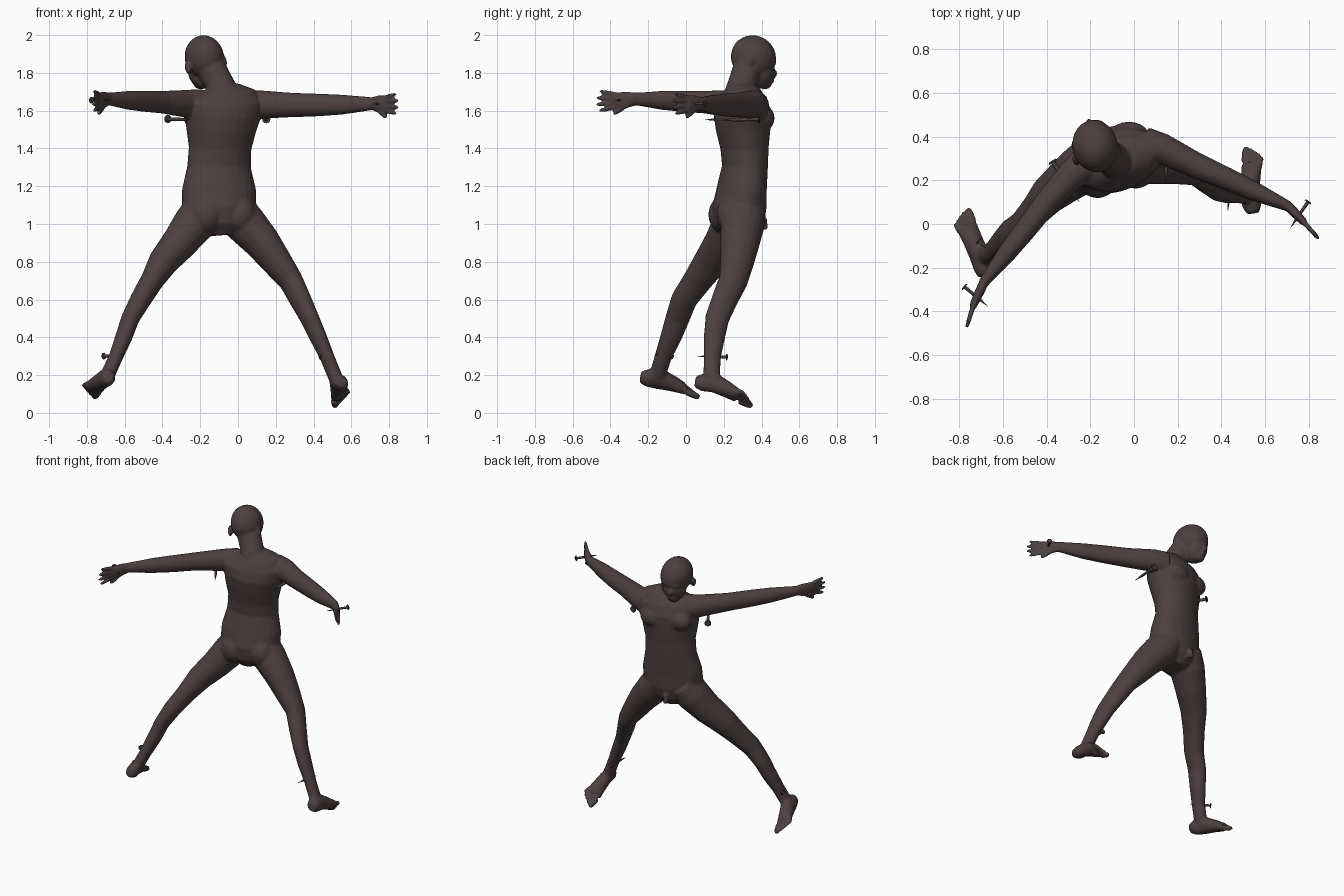
import bpy, bmesh, math
from mathutils import Vector as V, Matrix

mat = bpy.data.materials.new("dark brown")
mat.diffuse_color = (0.075, 0.052, 0.050, 1)
YAW = math.radians(14)
SIDE = V((math.cos(YAW), math.sin(YAW), 0))      # body's lateral direction
UP = V((0, 0, 1))


def loft(bm, rings, hint, n=20):
    """Tube through rings (x, y, z, a, b); a is the half size along hint."""
    pts = [V(r[:3]) for r in rings]
    loops = []
    for i, r in enumerate(rings):
        t = (pts[min(i + 1, len(pts) - 1)] - pts[max(i - 1, 0)]).normalized()
        u = (hint - t * hint.dot(t)).normalized()
        w = t.cross(u)
        loops.append([bm.verts.new(pts[i] + u * r[3] * math.cos(k * math.tau / n)
                                   + w * r[4] * math.sin(k * math.tau / n)) for k in range(n)])
    for p, q in zip(loops, loops[1:]):
        for k in range(n):
            bm.faces.new((p[k], p[(k + 1) % n], q[(k + 1) % n], q[k]))
    bm.faces.new(loops[0][::-1])
    bm.faces.new(loops[-1])


def ball(bm, c, r, rot=None):
    m = Matrix.Translation(c) @ (rot or Matrix()) @ Matrix.Diagonal((*r, 1))
    bmesh.ops.create_uvsphere(bm, u_segments=20, v_segments=14, radius=1, matrix=m)


def digit(bm, a, b, r):
    """Finger or toe with a rounded end."""
    loft(bm, [(*a, r, r), (*a.lerp(b, .6), r * .95, r * .95), (*a.lerp(b, .9), r * .8, r * .8),
              (*b, r * .45, r * .45)], V((.3, .2, 1)), 10)


def hand(bm, wrist, knuckle, tip):
    w, k, t = V(wrist), V(knuckle), V(tip)
    f = t - k
    loft(bm, [(*w, .034, .022), (*w.lerp(k, .45), .044, .022), (*k, .046, .018),
              (*(k + f * .1), .040, .014)], UP)
    for i, ln in zip((1.5, .5, -.5, -1.5), (.82, .98, 1, .85)):
        base = k + UP * .023 * i
        digit(bm, base, base + f * ln + UP * .012 * i, .0125)
    digit(bm, w.lerp(k, .35) - UP * .02, k + f * .15 - UP * .072, .015)   # thumb


def foot(bm, centres, tip, lateral):
    sizes = ((.028, .032), (.042, .048), (.042, .058), (.047, .042), (.054, .027))
    lat = V(lateral).normalized()
    loft(bm, [(*c, *s) for c, s in zip(centres, sizes)], lat)
    c, t = V(centres[-1]), V(tip)
    for s, ln, r in ((-.040, 1, .020), (-.012, .98, .014), (.010, .9, .013), (.031, .8, .012), (.049, .65, .012)):
        digit(bm, c + lat * s, c.lerp(t, ln) + lat * s * 1.1, r)


bm = bmesh.new()

# torso, from crotch to shoulders
loft(bm, [(-.09, .28, .94, .07, .08), (-.095, .28, 1.0, .16, .125), (-.10, .282, 1.08, .20, .14),
          (-.10, .295, 1.18, .20, .128), (-.10, .312, 1.30, .172, .118), (-.095, .310, 1.40, .168, .125),
          (-.09, .303, 1.50, .188, .142), (-.08, .300, 1.58, .205, .150), (-.075, .295, 1.65, .215, .130),
          (-.075, .290, 1.695, .17, .10), (-.08, .285, 1.725, .09, .075)], SIDE, 28)
for s in (-1, 1):                                   # buttocks and chest
    ball(bm, V((-.08, .225, 1.05)) + SIDE * s * .09, (.09, .085, .10))
    ball(bm, V((-.11, .385, 1.56)) + SIDE * s * .09, (.09, .062, .07))

# neck and bowed head
loft(bm, [(-.075, .285, 1.67, .095, .09), (-.095, .295, 1.74, .076, .074),
          (-.14, .325, 1.82, .078, .078)], SIDE)
tilt = Matrix.Rotation(YAW, 4, 'Z') @ Matrix.Rotation(math.radians(-12), 4, 'Y') @ Matrix.Rotation(math.radians(-28), 4, 'X')
ball(bm, (-.178, .357, 1.882), (.104, .122, .117), tilt)          # skull
ball(bm, (-.188, .395, 1.80), (.076, .072, .088), tilt)           # face
ball(bm, (-.194, .415, 1.752), (.045, .042, .038), tilt)          # jaw
ball(bm, (-.196, .445, 1.858), (.065, .032, .025), tilt)          # brow
ball(bm, (-.203, .462, 1.792), (.014, .020, .028), tilt)          # nose
ball(bm, (-.200, .452, 1.757), (.028, .014, .012), tilt)          # lips
head = V((-.172, .325, 1.84))
for s in (-1, 1):                                                 # ears
    ball(bm, head + tilt.to_3x3() @ V((s * .100, -.01, 0)), (.015, .024, .036), tilt)

# arms and hands
loft(bm, [(-.20, .29, 1.63, .085, .085), (-.28, .23, 1.637, .073, .070), (-.40, .10, 1.645, .060, .056),
          (-.50, -.03, 1.65, .056, .050), (-.58, -.13, 1.655, .050, .044), (-.69, -.27, 1.662, .033, .024)], UP)
loft(bm, [(.05, .36, 1.625, .085, .085), (.13, .345, 1.632, .075, .070), (.28, .27, 1.63, .065, .060),
          (.43, .205, 1.63, .060, .052), (.55, .15, 1.632, .053, .045), (.71, .08, 1.637, .035, .024)], UP)
hand(bm, (-.685, -.262, 1.662), (-.735, -.37, 1.653), (-.768, -.478, 1.65))
hand(bm, (.705, .083, 1.637), (.775, .012, 1.635), (.85, -.072, 1.636))

# legs: two centre lines sharing one set of sizes
sizes = ((.105, .12), (.11, .118), (.095, .105), (.080, .091), (.062, .078), (.056, .070),
         (.048, .065), (.045, .057), (.038, .046), (.038, .044))
left = ((-.18, .285, 1.08), (-.235, .255, 1.0), (-.31, .20, .9), (-.395, .13, .8), (-.455, .06, .7),
        (-.515, -.01, .6), (-.57, -.045, .5), (-.605, -.08, .4), (-.645, -.12, .3), (-.69, -.15, .20))
right = ((-.02, .305, 1.08), (.04, .30, 1.0), (.13, .285, .9), (.205, .27, .8), (.28, .25, .7),
         (.33, .205, .6), (.38, .165, .5), (.425, .15, .4), (.47, .14, .3), (.515, .135, .19))
for line in (left, right):
    loft(bm, [(*c, *s) for c, s in zip(line, sizes)], SIDE)

# feet
foot(bm, ((-.685, -.24, .19), (-.69, -.205, .185), (-.71, -.14, .18), (-.74, -.07, .155), (-.768, -.01, .13)),
     (-.793, .05, .105), (-.10, -.07, .075))
foot(bm, ((.545, .05, .165), (.54, .085, .16), (.53, .15, .16), (.535, .215, .125), (.54, .275, .09)),
     (.548, .345, .062), (.12, -.03, .10))

# groin
loft(bm, [(-.12, .36, 1.05, .022, .022), (-.13, .415, 1.02, .018, .018), (-.132, .42, .97, .015, .015)], SIDE, 10)
ball(bm, (-.115, .375, .995), (.032, .025, .032))

bmesh.ops.recalc_face_normals(bm, faces=bm.faces)


def finish(bm, name):
    me = bpy.data.meshes.new(name)
    bm.to_mesh(me)
    bm.free()
    me.materials.append(mat)
    ob = bpy.data.objects.new(name, me)
    bpy.context.collection.objects.link(ob)
    bpy.ops.object.select_all(action='DESELECT')
    bpy.context.view_layer.objects.active = ob
    ob.select_set(True)
    return ob


# melt all limbs into one skin
body = finish(bm, "body")
rm = body.modifiers.new("merge", 'REMESH')
rm.mode, rm.voxel_size, rm.use_smooth_shade = 'VOXEL', .0075, True
sm = body.modifiers.new("soften", 'SMOOTH')
sm.factor, sm.iterations = .5, 5
for m in ("merge", "soften"):
    bpy.ops.object.modifier_apply(modifier=m)
bpy.ops.object.shade_smooth()


def nail(name, head, tip, r):
    """Round headed spike from head to tip."""
    h, t = V(head), V(tip)
    bm = bmesh.new()
    d = (t - h).normalized()
    at = lambda s, a: (*(h + d * s), a, a)
    loft(bm, [at(0, r * 1.7), at(r * .5, r * 2.2), at(r * .9, r * 2.2)], UP, 12)
    loft(bm, [at(r * .8, r), at((t - h).length * .65, r * .85), at((t - h).length, r * .05)], UP, 12)
    bmesh.ops.recalc_face_normals(bm, faces=bm.faces)
    finish(bm, name)
    bpy.ops.object.shade_smooth_by_angle(angle=math.radians(35))


nail("nail_left_hand", (-.78, -.285, 1.655), (-.67, -.377, 1.655), .008)
nail("nail_right_hand", (.80, .105, 1.637), (.715, -.02, 1.635), .008)
nail("nail_left_armpit", (-.375, .29, 1.556), (-.25, .10, 1.552), .010)
nail("nail_right_armpit", (.15, .39, 1.555), (.145, .185, 1.55), .010)
nail("nail_left_ankle", (-.715, -.075, .30), (-.60, -.165, .31), .008)
nail("nail_right_ankle", (.445, .22, .295), (.43, .06, .30), .008)
